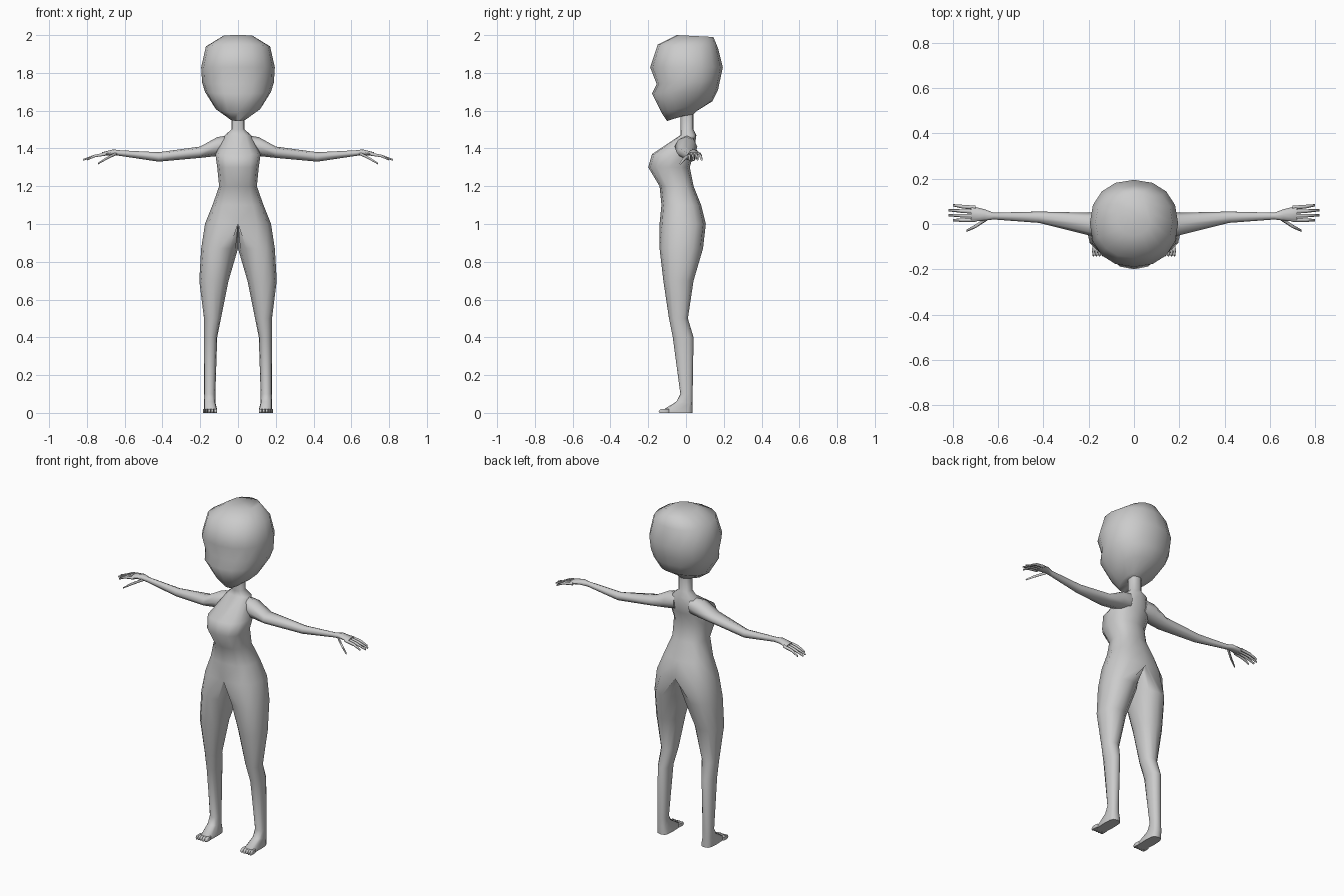
import bpy, bmesh
from math import cos, sin, tau, radians, copysign
from mathutils import Vector

default_cube = bpy.data.objects.get("Cube")
if default_cube:
    bpy.data.objects.remove(default_cube)

grey = (.6, .6, .6, 1)
skin = bpy.data.materials.new("plain grey")
skin.use_nodes = True
skin.diffuse_color = grey
skin.node_tree.nodes["Principled BSDF"].inputs["Base Color"].default_value = grey


def rounded(value, power):
    return copysign(abs(value) ** power, value) if abs(value) > 1e-6 else 0


def level_ring(front, back, inner, outer, power=.9, sides=12, half=False):
    """Ring around z between a front and a back (y, z) point, so it may tilt."""
    points = []
    front, back = Vector(front), Vector(back)
    middle, radius = (inner + outer) / 2, (outer - inner) / 2
    for step in range(sides):
        angle = tau * step / sides
        x = middle + radius * rounded(cos(angle), power)
        side = front.lerp(back, (1 + rounded(sin(angle), power)) / 2)
        points.append(Vector((max(x, 0) if half else x, side.x, side.y)))
    return points


def side_ring(x, y, z, depth, height, sides=8):
    """Ring around x, for the arms and fingers."""
    angles = [tau * step / sides for step in range(sides)]
    return [Vector((x, y + depth * cos(angle), z + height * sin(angle))) for angle in angles]


def loft(bm, rings, cap_end=True):
    rows = [[bm.verts.new(point) for point in ring] for ring in rings]
    for lower, upper in zip(rows, rows[1:]):
        for here in range(len(lower)):
            before = here - 1
            bm.faces.new((lower[before], lower[here], upper[here], upper[before]))
    bm.faces.new(reversed(rows[0]))
    if cap_end:
        bm.faces.new(rows[-1])


def finish(name, bm, mirrored=True):
    if mirrored:
        # Open the centre plane, then weld the other half on
        inside = [face for face in bm.faces if all(vert.co.x < 1e-5 for vert in face.verts)]
        bmesh.ops.delete(bm, geom=inside, context='FACES')
        everything = bm.verts[:] + bm.edges[:] + bm.faces[:]
        bmesh.ops.mirror(bm, geom=everything, axis='X', merge_dist=1e-4)
    bmesh.ops.remove_doubles(bm, verts=bm.verts, dist=1e-5)
    bmesh.ops.recalc_face_normals(bm, faces=bm.faces)
    mesh = bpy.data.meshes.new(name)
    bm.to_mesh(mesh)
    bm.free()
    mesh.materials.append(skin)
    part = bpy.data.objects.new(name, mesh)
    bpy.context.collection.objects.link(part)
    bpy.ops.object.select_all(action='DESELECT')
    part.select_set(True)
    bpy.context.view_layer.objects.active = part
    bpy.ops.object.shade_smooth_by_angle(angle=radians(70))


# Foot: sole, toe line and instep
body = bmesh.new()
rings = [level_ring((-.115, 0), (.035, 0), .11, .18, power=.6),
         level_ring((-.115, .02), (.035, .01), .11, .18, power=.6),
         level_ring((-.05, .06), (.035, .05), .12, .18, power=.7)]

# Leg: ankle, calf, knee, thigh and crotch as height, front, back, inner, outer
for z, front, back, inner, outer in ((.1, -.03, .035, .12, .18), (.4, -.07, .04, .11, .18),
                                     (.5, -.09, .01, .09, .18), (.7, -.12, .04, .05, .205),
                                     (.87, -.14, .09, 0, .195)):
    rings.append(level_ring((front, z), (back, z), inner, outer))

# Half torso from hips to neck as height, front, back, half width
for z, front, back, width in ((1, -.14, .105, .175), (1.1, -.13, .08, .135), (1.2, -.14, .04, .1),
                              (1.3, -.2, .02, .11), (1.37, -.18, .04, .12), (1.47, -.03, .055, .07),
                              (1.5, -.03, .04, .035), (1.6, -.03, .04, .035)):
    rings.append(level_ring((front, z), (back, z), -width, width, power=.8, half=True))
loft(body, rings, cap_end=False)
finish("body", body)

# Head: neck joint, chin, jaw, mouth, dip below the brow, brow, crown and top
head = bmesh.new()
loft(head, [level_ring(front, back, -width, width, sides=16) for front, back, width in (
    ((-.03, 1.57), (.04, 1.58), .035), ((-.1, 1.545), (.06, 1.6), .055),
    ((-.13, 1.59), (.14, 1.65), .125), ((-.18, 1.69), (.17, 1.71), .175),
    ((-.155, 1.74), (.18, 1.76), .19), ((-.19, 1.83), (.195, 1.83), .195),
    ((-.15, 1.95), (.17, 1.93), .17), ((-.05, 2), (.145, 1.99), .08))])
finish("head", head, mirrored=False)

# Arm: shoulder, upper arm, elbow, wrist, hand and knuckles
arms = bmesh.new()
loft(arms, [side_ring(*section) for section in (
    (.05, .01, 1.42, .04, .05), (.11, 0, 1.41, .06, .05), (.2, 0, 1.38, .05, .03),
    (.42, .03, 1.355, .025, .025), (.62, .035, 1.375, .015, .015),
    (.66, .04, 1.38, .025, .015), (.72, .045, 1.37, .035, .01))])
finish("arms", arms)


def finger(bm, root, knuckle, tip):
    """Tapered finger bending at its knuckle."""
    for_radius = zip((root, knuckle, tip), (.009, .008, .005))
    loft(bm, [side_ring(*point, radius, radius, sides=6) for point, radius in for_radius])


# Four spread fingers and a thumb, the middle two longest
fingers = bmesh.new()
for spread in (-1.5, -.5, .5, 1.5):
    reach = .83 - abs(spread) * .02
    finger(fingers, (.7, .045 + .018 * spread, 1.37), (.76, .047 + .02 * spread, 1.36),
           (reach, .05 + .022 * spread, 1.34))
finger(fingers, (.64, .03, 1.375), (.7, -.01, 1.345), (.74, -.03, 1.32))
finish("fingers", fingers)

# Toes, shrinking away from the inner side
toes = bmesh.new()
left_edge = .11
for toe in range(5):
    width = .018 - .0015 * toe
    right_edge = left_edge + width
    loft(toes, [level_ring((front, z), (-.09, z), left_edge, right_edge, power=.7, sides=8)
                for front, z in ((-.14, 0), (-.145, .01), (-.135, .02))])
    left_edge = right_edge
finish("toes", toes)
